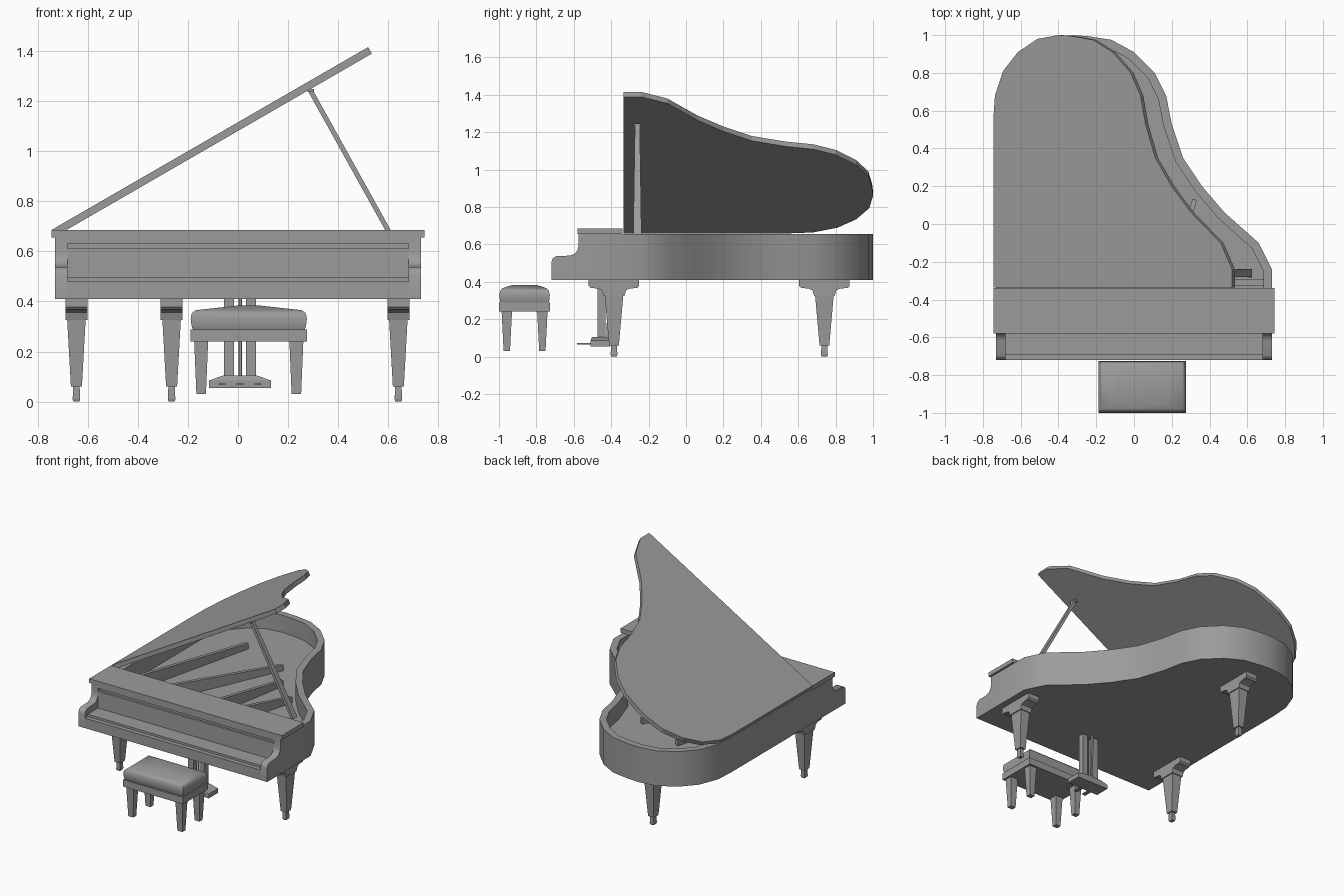
import bpy, bmesh, math
from mathutils import Vector, Matrix

cube = bpy.data.objects.get("Cube")
if cube:
    bpy.data.objects.remove(cube)

grey = bpy.data.materials.new("satin grey")
grey.use_nodes = True
grey.diffuse_color = (0.33, 0.33, 0.33, 1)
grey.node_tree.nodes["Principled BSDF"].inputs["Base Color"].default_value = grey.diffuse_color


def finish(name, bm, smooth=0):
    bmesh.ops.recalc_face_normals(bm, faces=bm.faces)
    mesh = bpy.data.meshes.new(name)
    bm.to_mesh(mesh)
    bm.free()
    mesh.materials.append(grey)
    ob = bpy.data.objects.new(name, mesh)
    bpy.context.collection.objects.link(ob)
    if smooth:
        bpy.ops.object.select_all(action='DESELECT')
        ob.select_set(True)
        bpy.context.view_layer.objects.active = ob
        bpy.ops.object.shade_smooth_by_angle(angle=math.radians(smooth))
    return ob


def loft(name, rings, smooth=0):
    """Skin a list of equally sized point rings and cap both ends."""
    bm = bmesh.new()
    rows = [[bm.verts.new(p) for p in ring] for ring in rings]
    for a, b in zip(rows, rows[1:]):
        for i in range(len(a)):
            j = (i + 1) % len(a)
            bm.faces.new((a[i], a[j], b[j], b[i]))
    bm.faces.new(rows[0])
    bm.faces.new(rows[-1])
    return finish(name, bm, smooth)


def box(name, x0, x1, y0, y1, z0, z1):
    return loft(name, [[(x0, y0, z), (x1, y0, z), (x1, y1, z), (x0, y1, z)] for z in (z0, z1)])


def tapered(name, cx, cy, sections, smooth=0):
    """Rectangular sections given as (z, half width, half depth)."""
    return loft(name, [[(cx + sx * w, cy + sy * d, z)
                        for sx, sy in ((-1, -1), (1, -1), (1, 1), (-1, 1))]
                       for z, w, d in sections], smooth)


def side_profile(name, pts, x0, x1, smooth=0):
    """Extrude a (y, z) profile along x."""
    return loft(name, [[(x, y, z) for y, z in pts] for x in (x0, x1)], smooth)


def inset(pts, d):
    """Offset a counter-clockwise outline inwards."""
    out = []
    for i, p in enumerate(pts):
        p = Vector(p)
        a = (p - Vector(pts[i - 1])).normalized()
        b = (Vector(pts[(i + 1) % len(pts)]) - p).normalized()
        na, nb = Vector((-a.y, a.x)), Vector((-b.y, b.x))
        out.append(p + (na + nb) * d / (1 + na.dot(nb)))
    return out


# Curved body outline, from the treble corner round the tail to the straight side
curve = [(.73, -.24), (.66, -.1), (.48, .06), (.36, .2), (.26, .35), (.2, .53),
         (.17, .68), (.11, .8), (0, .91), (-.12, .975), (-.25, .995), (-.33, 1),
         (-.46, .98), (-.58, .91), (-.67, .81), (-.72, .68), (-.73, .55)]

# Case: outer wall, rim top, inner wall and soundboard in one skin
outer = [(-.73, -.56), (.73, -.56)] + curve
inner = inset(outer, .045)


def at(pts, z):
    return [(p[0], p[1], z) for p in pts]


loft("case", [at(outer, .41), at(outer, .655), at(inner, .655), at(inner, .535)], 30)

# Raised main lid, hinged on the straight side
lid = [(0, -.335), (1.46, -.335)] + [(x + .73, y) for x, y in curve]
lid_ob = loft("main_lid", [at(lid, -.03), at(lid, 0)])
lid_ob.data.transform(Matrix.Translation((-.745, 0, .685)) @ Matrix.Rotation(math.radians(-30), 4, 'Y'))

# Front lid board and tuning block under it
box("front_lid", -.745, .745, -.58, -.34, .655, .685)
box("tuning_block", -.685, .685, -.5, -.29, .53, .6)
box("tuning_rail", -.685, .685, -.36, -.325, .6, .645)

# Keyboard front: slip, ledge, fallboard and shadow groove
side_profile("keyboard_front", [
    (-.72, .41), (-.72, .48), (-.69, .48), (-.69, .495), (-.575, .495), (-.575, .612),
    (-.55, .612), (-.55, .632), (-.575, .632), (-.575, .655), (-.5, .655), (-.5, .41)], -.68, .68)

# Scrolled arms at each end of the keyboard
arm = [(-.72, .41), (-.72, .505), (-.713, .525), (-.695, .537), (-.62, .54), (-.595, .55),
       (-.58, .57), (-.575, .59), (-.575, .655), (-.5, .655), (-.5, .41)]
for name, x0 in (("right_arm", -.73), ("left_arm", .68)):
    side_profile(name, arm, x0, x0 + .05, 40)

# Frame braces: fins fanning back and falling to the soundboard
braces = [((-.6, -.33), (-.37, .63)), ((-.37, -.33), (0, .49)),
          ((.02, -.33), (.13, .3)), ((.2, -.33), (.32, .13))]
for i, (a, b) in enumerate(braces):
    a, b = Vector(a), Vector(b)
    side = (b - a).orthogonal().normalized() * .012
    loft(f"frame_brace_{i + 1}", [
        [(p.x, p.y, z) for p, z in ((a + s, .53), (a + s, .635), (b + s, .575), (b + s, .53))]
        for s in (side, -side)])

# Lid prop
loft("lid_prop", [[(x + dx, -.26 + dy, z) for dx, dy in
                   ((-.011, -w), (.011, -w), (.011, w), (-.011, w))]
                  for x, z, w in ((.615, .655, .022), (.29, 1.24, .013))])
box("prop_cap", .277, .303, -.282, -.238, 1.235, 1.247)

# Three legs, each with a shaped bracket, tapered shaft and small foot
bracket = [(-.135, .41), (-.135, .378), (-.125, .367), (-.085, .364), (-.065, .355),
           (-.055, .325)]
bracket += [(-y, z) for y, z in reversed(bracket)]
for name, x, y in (("front_right", -.645, -.385), ("front_left", .64, -.385), ("back", -.265, .74)):
    side_profile(name + "_bracket", [(y + v, z) for v, z in bracket], x - .044, x + .044, 40)
    tapered(name + "_leg", x, y, [(.06, .022, .026), (.33, .037, .05)])
    tapered(name + "_foot", x, y, [(0, .012, .015), (.01, .015, .018), (.06, .013, .016)])

# Pedal lyre
tapered("lyre_base", .008, -.458, [(.055, .123, .052), (.085, .123, .052), (.105, .065, .045)])
for i, x in enumerate((-.035, .052)):
    box(f"lyre_post_{i + 1}", x - .02, x + .02, -.472, -.43, .1, .415)
box("pedal_rod", .005, .013, -.455, -.447, .1, .415)
side_profile("lyre_brace", [(-.425, .1), (-.415, .1), (-.405, .41), (-.42, .41)], .002, .016)
for i, x in enumerate((-.062, .008, .078)):
    box(f"pedal_{i + 1}", x - .013, x + .013, -.582, -.5, .066, .074)

# Bench: frame, padded seat and four tapered legs
cx, cy = .043, -.863
box("bench_frame", cx - .232, cx + .232, cy - .137, cy + .137, .24, .288)
tapered("bench_cushion", cx, cy, [
    (.285, .222, .126), (.3, .228, .132), (.33, .232, .135), (.352, .228, .13),
    (.365, .212, .118), (.374, .13, .095), (.384, .04, .06)], 45)
for sx in (-1, 1):
    for sy in (-1, 1):
        name = f"bench_{'front' if sy < 0 else 'back'}_{'right' if sx < 0 else 'left'}_leg"
        tapered(name, cx + sx * .19, cy + sy * .095, [(.03, .019, .017), (.245, .028, .028)])
